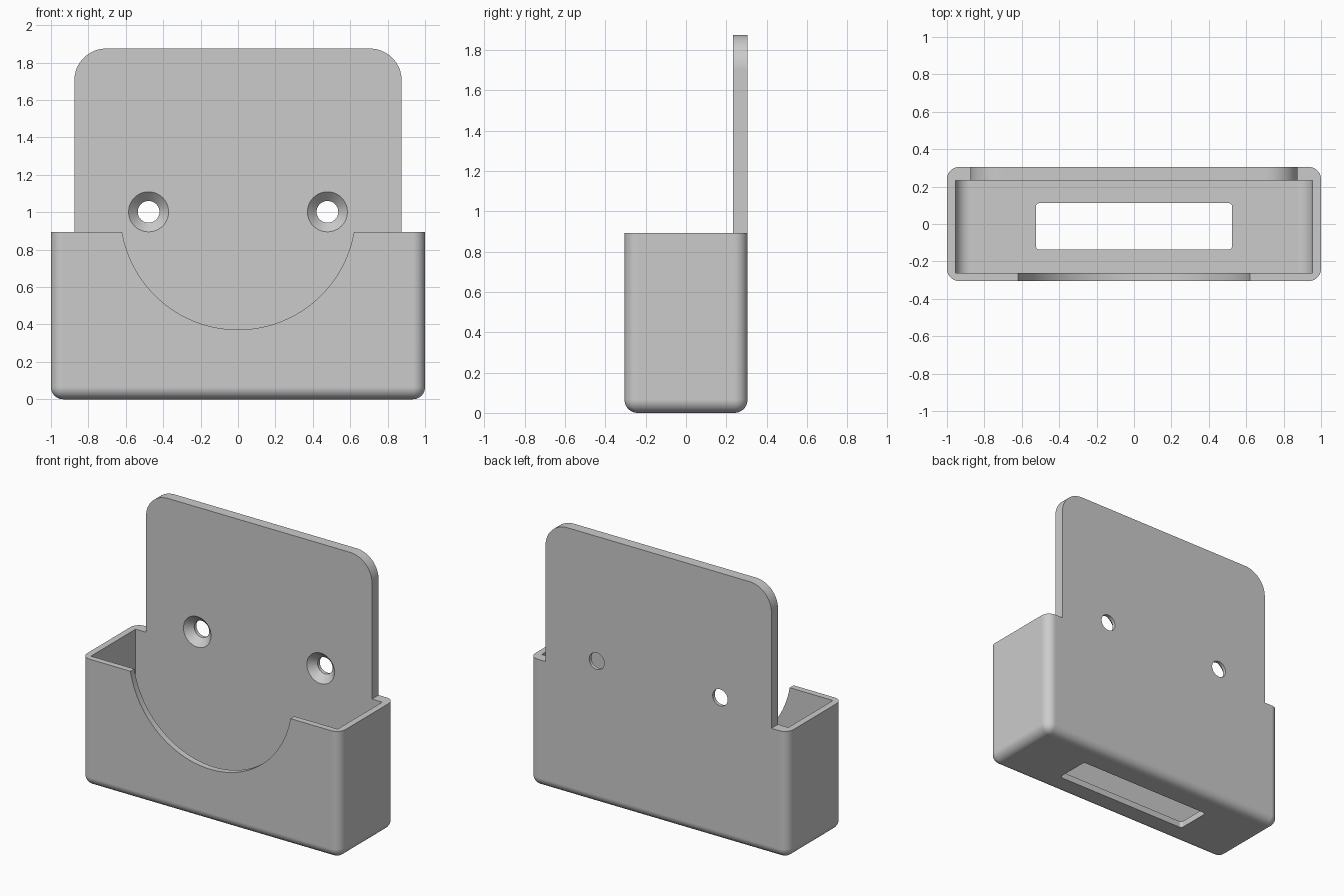
import bpy, bmesh, math
from mathutils import Vector

if "Cube" in bpy.data.objects:
    bpy.data.objects.remove(bpy.data.objects["Cube"])

RIM, TOP = 0.893, 1.875            # heights of the tray rim and back plate
BACK, INNER_BACK = 0.305, 0.232    # outer and inner faces of the back wall
HOLE_Z = 1.002

grey = bpy.data.materials.new("light_grey")
grey.diffuse_color = (0.6, 0.6, 0.6, 1)
grey.use_nodes = True
grey.node_tree.nodes["Principled BSDF"].inputs["Base Color"].default_value = grey.diffuse_color


def to_object(name, bm):
    bmesh.ops.recalc_face_normals(bm, faces=bm.faces[:])
    mesh = bpy.data.meshes.new(name)
    bm.to_mesh(mesh)
    bm.free()
    mesh.materials.append(grey)
    ob = bpy.data.objects.new(name, mesh)
    bpy.context.collection.objects.link(ob)
    return ob


def box(name, lo, hi, radius, pick, segments=10):
    """Box whose edges chosen by pick(direction, midpoint) are rounded."""
    bm = bmesh.new()
    bmesh.ops.create_cube(bm, size=1)
    lo, hi = Vector(lo), Vector(hi)
    for v in bm.verts:
        v.co = [hi[i] if v.co[i] > 0 else lo[i] for i in range(3)]
    centre = (lo + hi) / 2
    edges = []
    for e in bm.edges:
        d = e.verts[1].co - e.verts[0].co
        axis = max(range(3), key=lambda i: abs(d[i]))
        mid = (e.verts[0].co + e.verts[1].co) / 2 - centre
        if pick(axis, mid):
            edges.append(e)
    bmesh.ops.bevel(bm, geom=edges, offset=radius, offset_type='OFFSET',
                    segments=segments, profile=0.5, affect='EDGES')
    return to_object(name, bm)


def lathe_y(name, x, z, profile, sides):
    """Solid turned about a line along y; profile is (y, radius) pairs."""
    bm = bmesh.new()
    rings = [[bm.verts.new((x + r * math.cos(2 * math.pi * k / sides), y,
                            z + r * math.sin(2 * math.pi * k / sides)))
              for k in range(sides)] for y, r in profile]
    for a, b in zip(rings, rings[1:]):
        for k in range(sides):
            n = (k + 1) % sides
            bm.faces.new((a[k], a[n], b[n], b[k]))
    bm.faces.new(rings[0])
    bm.faces.new(rings[-1])
    return to_object(name, bm)


def combine(target, tool, operation):
    mod = target.modifiers.new(operation.lower(), 'BOOLEAN')
    mod.operation, mod.solver, mod.object = operation, 'EXACT', tool
    bpy.context.view_layer.objects.active = target
    bpy.ops.object.modifier_apply(modifier=mod.name)
    bpy.data.objects.remove(tool)


# Tray block: rounded upright corners and bottom edges, flat rim
holder = box("wall_holder", (-1, -BACK, 0), (1, BACK, RIM), 0.065,
             lambda axis, m: axis == 2 or m.z < 0)

# Back plate with rounded top corners
combine(holder, box("back_plate", (-0.875, INNER_BACK, 0.5), (0.875, BACK, TOP),
                    0.17, lambda axis, m: axis == 1 and m.z > 0, 16), 'UNION')

# Cavity with rounded lower ends
combine(holder, box("cavity", (-0.955, -0.262, 0.045), (0.955, INNER_BACK, 1.2),
                    0.08, lambda axis, m: axis == 1 and m.z < 0), 'DIFFERENCE')

# Slot through the floor
combine(holder, box("floor_slot", (-0.525, -0.137, -0.1), (0.525, 0.112, 0.2),
                    0.02, lambda axis, m: axis == 2, 5), 'DIFFERENCE')

# Round scoop in the front wall
combine(holder, lathe_y("front_scoop", 0, 1.001, [(-0.5, 0.629), (-0.1, 0.629)], 96),
        'DIFFERENCE')

# Countersunk screw holes
for side in (-1, 1):
    combine(holder, lathe_y("screw_hole", side * 0.478, HOLE_Z,
                            [(0.182, 0.157), (0.281, 0.058), (0.4, 0.058)], 48),
            'DIFFERENCE')

# Smooth fillets, crisp edges
bpy.ops.object.select_all(action='DESELECT')
holder.select_set(True)
bpy.context.view_layer.objects.active = holder
bpy.ops.object.shade_smooth_by_angle(angle=math.radians(30))
weighted = holder.modifiers.new("weighted_normals", 'WEIGHTED_NORMAL')
weighted.keep_sharp = True
